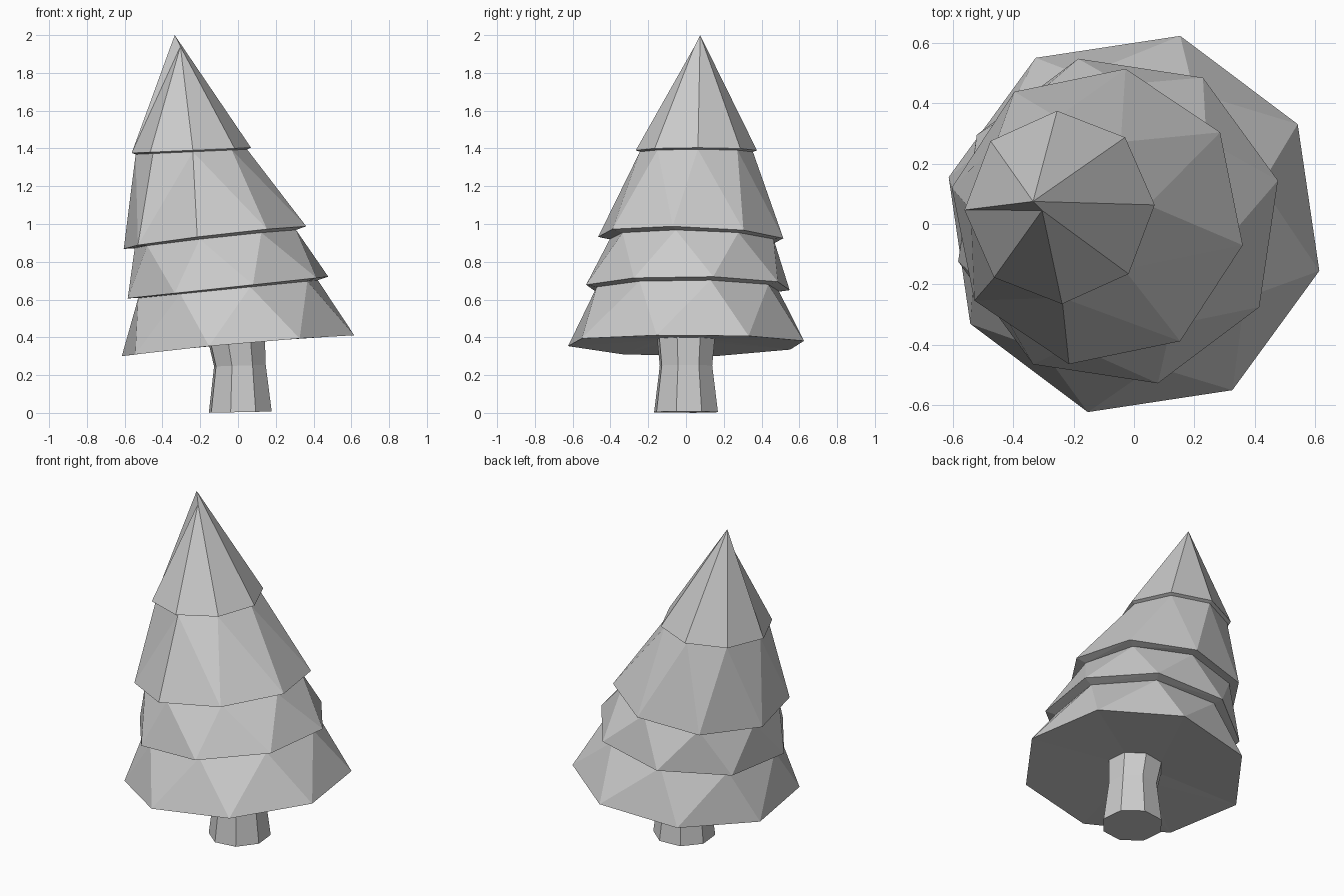
import bpy, bmesh
from math import cos, sin, radians

if "Cube" in bpy.data.objects:
    bpy.data.objects.remove(bpy.data.objects["Cube"])


def ring(bm, cx, cy, z, r, ang, tilt, tilt_y=0.0, bow=0.0):
    """Octagon ring, tilted so that z rises along x; bow lifts its middle."""
    out = []
    for i in range(8):
        a = radians(ang + 45 * i)
        x, y = r * cos(a), r * sin(a) * 1.015
        out.append(bm.verts.new((cx + x, cy + y,
                                 z + tilt * x + tilt_y * y + bow * sin(a) ** 2)))
    return out


def bridge(bm, a, b):
    for i in range(8):
        j = (i + 1) % 8
        bm.faces.new((a[i], a[j], b[j], b[i]))


def finish(bm, name):
    bmesh.ops.triangulate(bm, faces=[f for f in bm.faces if len(f.verts) == 4],
                          quad_method='SHORT_EDGE')
    bmesh.ops.recalc_face_normals(bm, faces=bm.faces)
    me = bpy.data.meshes.new(name)
    bm.to_mesh(me)
    bm.free()
    bpy.context.collection.objects.link(bpy.data.objects.new(name, me))


# Trunk: waisted octagonal column, slightly flared under the foliage
bm = bmesh.new()
trunk = [ring(bm, *p) for p in (
    (0.012, 0, 0.004, 0.174, -17, 0.02),
    (0.01, 0, 0.25, 0.143, -17, 0.03),
    (-0.008, 0, 0.39, 0.157, -17, 0.07))]
bm.faces.new(trunk[0])
for a, b in zip(trunk, trunk[1:]):
    bridge(bm, a, b)
finish(bm, "trunk")

# Foliage: stepped, leaning tiers (inner and outer ring at each step)
bm = bmesh.new()
foliage = [ring(bm, *p) for p in (
    (-0.008, 0, 0.39, 0.157, -17, 0.07),
    (0, 0, 0.355, 0.634, -14, 0.09, 0, 0.013),
    (-0.053, 0.01, 0.655, 0.49, -31, 0.1),
    (-0.053, 0.01, 0.664, 0.547, -31, 0.108),
    (-0.12, 0.03, 0.92, 0.435, -11, 0.11, -0.02),
    (-0.122, 0.025, 0.928, 0.492, -11, 0.118, -0.03),
    (-0.247, 0.055, 1.382, 0.295, 1.5, 0.045),
    (-0.247, 0.055, 1.39, 0.316, 1.5, 0.045))]
for a, b in zip(foliage, foliage[1:]):
    bridge(bm, a, b)

# Pointed top with a small dent on the front side of the tip
top = foliage[-1]
tip = bm.verts.new((-0.335, 0.075, 2.0))
dent = bm.verts.new((-0.305, 0.045, 1.94))
for i in range(8):
    peak = dent if i in (4, 5, 6) else tip
    bm.faces.new((top[i], top[(i + 1) % 8], peak))
bm.faces.new((tip, top[4], dent))
bm.faces.new((dent, top[7], tip))
finish(bm, "foliage")
